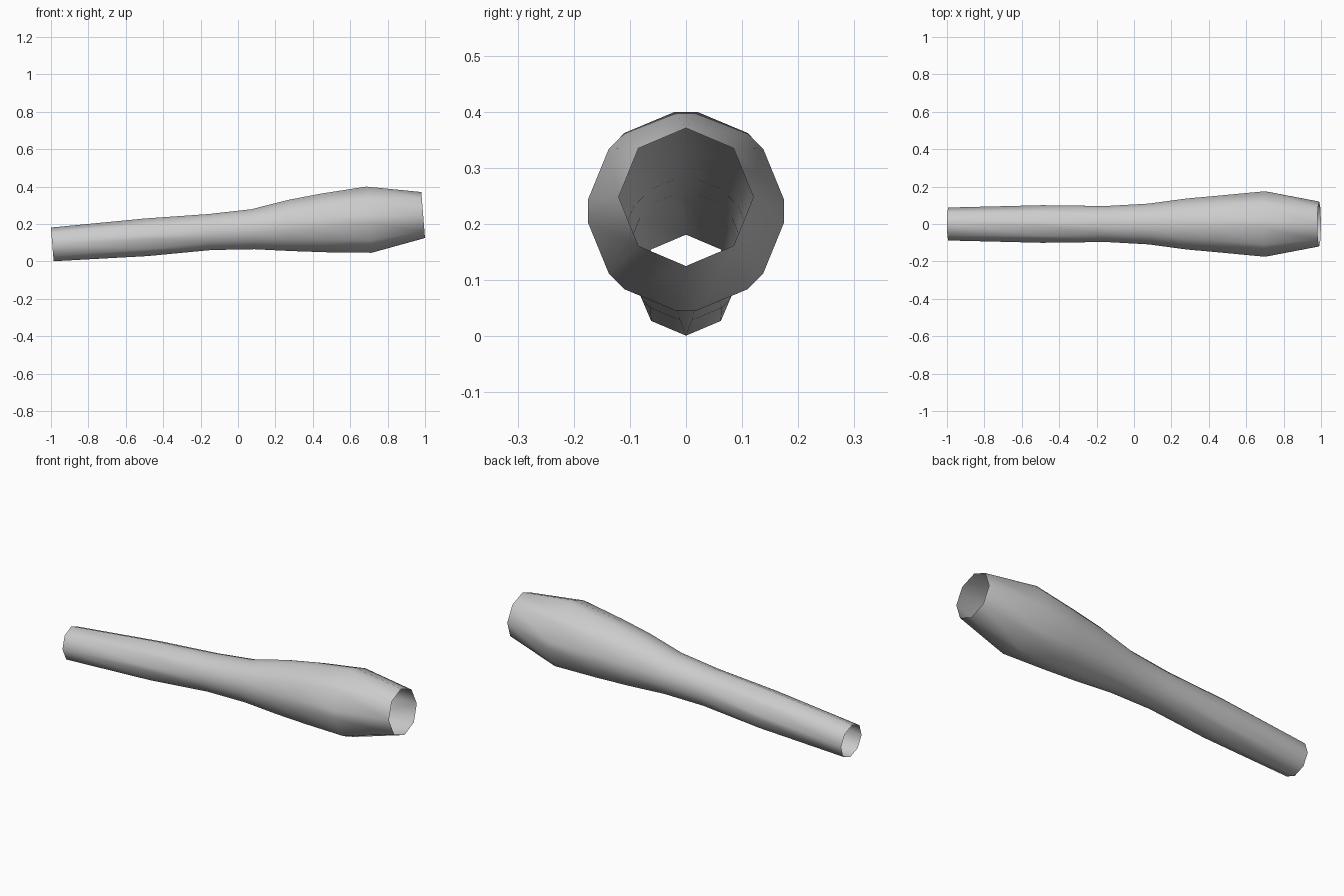
import bpy, bmesh
from math import sin, cos, radians

if "Cube" in bpy.data.objects:
    bpy.data.objects.remove(bpy.data.objects["Cube"])

# ring stations: x, z centre, half width, half height, half-angle of the split corners
RINGS = [
    (-0.993, 0.091, 0.088, 0.090, 0.0),
    (-0.490, 0.129, 0.101, 0.101, 6.0),
    (-0.150, 0.157, 0.098, 0.098, 11.25),
    (0.080, 0.172, 0.111, 0.109, 11.25),
    (0.280, 0.192, 0.138, 0.139, 10.0),
    (0.460, 0.206, 0.154, 0.159, 9.0),
    (0.700, 0.223, 0.176, 0.178, 6.5),
    (0.990, 0.248, 0.120, 0.123, 0.0),
]
LEAN = 0.08  # rings lean with the slope of the tube


def build_tube(name):
    bm = bmesh.new()
    loops = []
    for x, zc, ry, rz, split in RINGS:
        loop = []
        for k in range(8):
            for s in (-1, 1):
                a = radians(45 * k + s * split)
                dz = rz * sin(a)
                loop.append(bm.verts.new((x - dz * LEAN, ry * cos(a), zc + dz)))
        loops.append(loop)
    for a, b in zip(loops, loops[1:]):
        for i in range(16):
            j = (i + 1) % 16
            bm.faces.new((a[i], a[j], b[j], b[i]))
    # the paired corners merge into plain octagons at both open ends
    bmesh.ops.remove_doubles(bm, verts=bm.verts, dist=0.0005)
    bmesh.ops.recalc_face_normals(bm, faces=bm.faces)
    if sum(f.normal.dot(f.calc_center_median() - f.calc_center_median().project((1, 0, 0.08)))
           for f in bm.faces) < 0:
        bmesh.ops.reverse_faces(bm, faces=bm.faces)
    me = bpy.data.meshes.new(name)
    bm.to_mesh(me)
    bm.free()
    ob = bpy.data.objects.new(name, me)
    bpy.context.collection.objects.link(ob)
    return ob


# hollow flared tube, open at both ends
tube = build_tube("flared_tube")
bpy.context.view_layer.objects.active = tube
tube.select_set(True)
bpy.ops.object.shade_smooth_by_angle(angle=radians(25))
